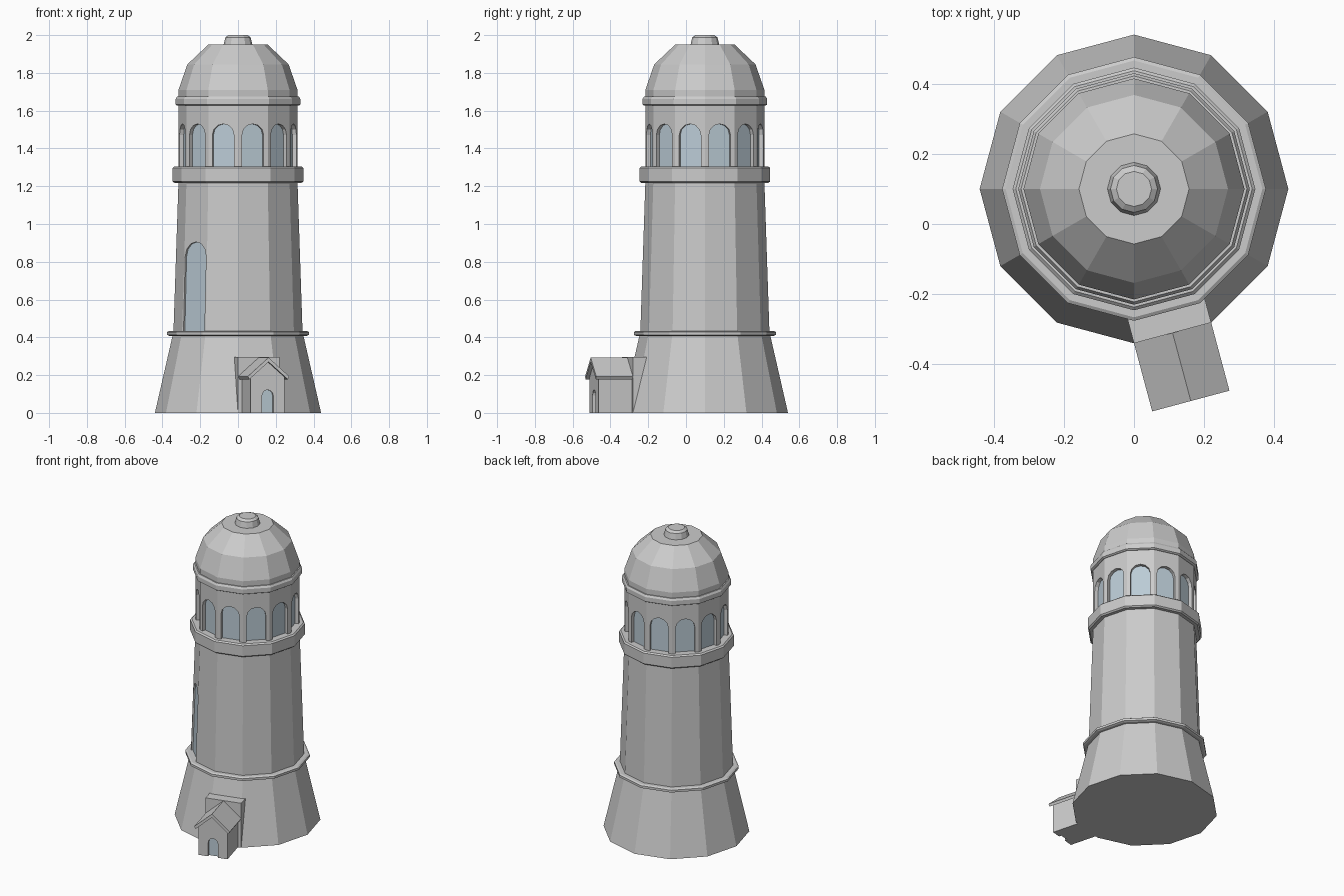
import bpy, bmesh
from math import sin, cos, pi, radians
from mathutils import Matrix, Vector

if "Cube" in bpy.data.objects:
    bpy.data.objects.remove(bpy.data.objects["Cube"])

CENTRE = Matrix.Translation((0, 0.1, 0))
SIDES = 12

glass = bpy.data.materials.new("glass")
glass.diffuse_color = (0.50, 0.60, 0.67, 1)
glass.use_nodes = True
glass.node_tree.nodes["Principled BSDF"].inputs["Base Color"].default_value = glass.diffuse_color


def finish(name, bm, material=None):
    bmesh.ops.recalc_face_normals(bm, faces=bm.faces[:])
    mesh = bpy.data.meshes.new(name)
    bm.to_mesh(mesh)
    bm.free()
    obj = bpy.data.objects.new(name, mesh)
    bpy.context.collection.objects.link(obj)
    if material:
        mesh.materials.append(material)
    return obj


def lathe(name, profile):
    """Closed twelve-sided solid from (radius, z) points."""
    bm = bmesh.new()
    rings = [[bm.verts.new(CENTRE @ Vector((r * cos(2 * pi * i / SIDES), r * sin(2 * pi * i / SIDES), z)))
              for i in range(SIDES)] for r, z in profile]
    for a, b in zip(rings, rings[1:]):
        for i in range(SIDES):
            j = (i + 1) % SIDES
            bm.faces.new((a[i], a[j], b[j], b[i]))
    bm.faces.new(rings[0][::-1])
    bm.faces.new(rings[-1])
    return finish(name, bm)


def add_prism(bm, outline, y0, y1, matrix):
    """Extrude an (x, z) outline between two y positions."""
    a = [bm.verts.new(matrix @ Vector((x, y0, z))) for x, z in outline]
    b = [bm.verts.new(matrix @ Vector((x, y1, z))) for x, z in outline]
    n = len(outline)
    bm.faces.new(a)
    bm.faces.new(b[::-1])
    for i in range(n):
        j = (i + 1) % n
        bm.faces.new((a[i], b[i], b[j], a[j]))


def prisms(name, outline, y0, y1, matrices, material=None):
    bm = bmesh.new()
    for m in matrices:
        add_prism(bm, outline, y0, y1, m)
    return finish(name, bm, material)


def arch(width, bottom, top, segments=6):
    r = width / 2
    curve = [(r * cos(pi * i / segments), top - r + r * sin(pi * i / segments)) for i in range(segments + 1)]
    return [(-r, bottom), (r, bottom)] + curve


def facet(degrees):
    """Frame whose -y axis points out of the tower in the given direction."""
    return CENTRE @ Matrix.Rotation(radians(degrees - 270), 4, 'Z')


def recess(target, name, shape, front, back, matrices):
    """Cut arched niches and set glass panes at their backs."""
    cutter = prisms(name + "_cutter", shape, front, back, matrices)
    cutter.hide_render = True
    cutter.hide_viewport = True
    cutter.display_type = 'WIRE'
    mod = target.modifiers.new("niches", 'BOOLEAN')
    mod.operation = 'DIFFERENCE'
    mod.solver = 'EXACT'
    mod.object = cutter
    pane = [(x, max(z, 0.001)) for x, z in shape]
    prisms(name, pane, back - 0.003, back + 0.002, matrices, glass)


# Tower stages
lathe("tower_base", [(0.44, 0), (0.345, 0.415)])
lathe("base_ring", [(0.365, 0.408), (0.376, 0.413), (0.376, 0.428), (0.366, 0.434)])
body = lathe("tower_body", [(0.342, 0.42), (0.315, 1.225)])
lathe("gallery_ring", [(0.337, 1.218), (0.346, 1.226), (0.346, 1.296), (0.337, 1.304)])
lantern = lathe("lantern_wall", [(0.315, 1.29), (0.315, 1.64)])
lathe("cornice", [(0.322, 1.627), (0.33, 1.632), (0.33, 1.662), (0.322, 1.675)])
lathe("dome", [(0.315, 1.66), (0.315, 1.71), (0.268, 1.845), (0.157, 1.95)])
lathe("dome_cap", [(0.077, 1.945), (0.067, 1.988), (0.05, 2.0)])

# Lantern windows, one per facet
recess(lantern, "lantern_windows", arch(0.118, 1.304, 1.53), -0.36, -0.279,
       [facet(15 + 30 * k) for k in range(SIDES)])

# Tall window leaning with the tower wall
lean = Matrix.Translation((0, -0.3285, 0.434)) @ Matrix.Rotation(radians(-1.85), 4, 'X')
recess(body, "tall_window", arch(0.156, 0.0, 0.472), -0.05, 0.012, [facet(225) @ lean])

# Entrance porch and the block joining it to the tower
porch = [facet(285)]
prisms("porch_block", [(-0.114, 0), (0.114, 0), (0.114, 0.295), (-0.114, 0.295)], -0.425, -0.25, porch)
walls = prisms("porch_walls", [(-0.093, 0), (0.093, 0), (0.093, 0.195), (0, 0.276), (-0.093, 0.195)],
               -0.607, -0.42, porch)
prisms("porch_roof", [(-0.114, 0.193), (-0.105, 0.178), (0, 0.27), (0.105, 0.178), (0.114, 0.193), (0, 0.293)],
       -0.626, -0.42, porch)
recess(walls, "porch_door", arch(0.062, -0.02, 0.122), -0.65, -0.588, porch)
